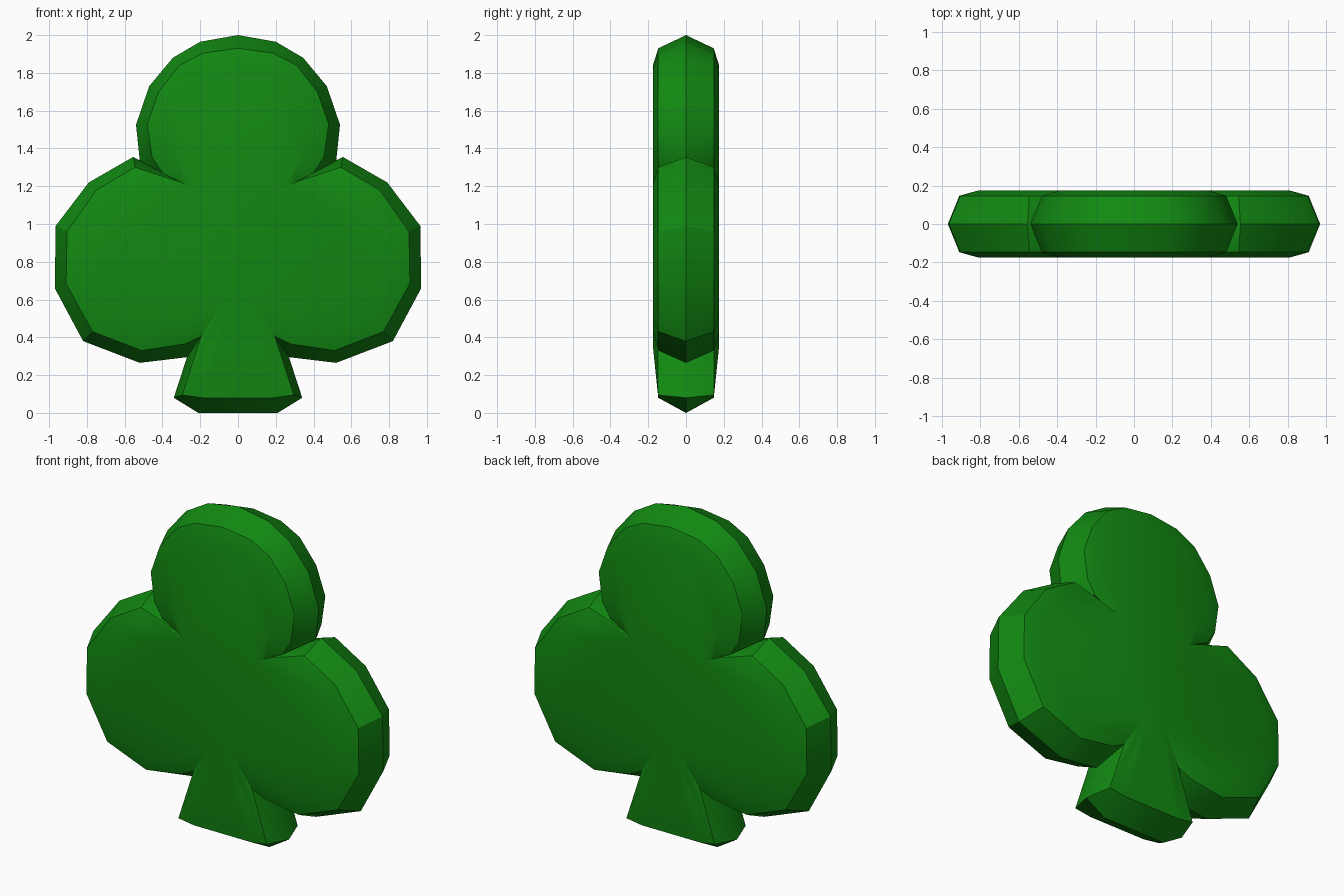
import bpy, bmesh
from math import radians

if "Cube" in bpy.data.objects:
    bpy.data.objects.remove(bpy.data.objects["Cube"])

# Right half of the outline, top to bottom: (rim x, z), (bevel x, z), (face x, z)
OUTLINE = [
    # top lobe
    ((0, 2.0), (0, 1.93), (0, 1.84)),
    ((0.20, 1.965), (0.185, 1.905), (0.15, 1.82)),
    ((0.345, 1.88), (0.31, 1.84), (0.25, 1.755)),
    ((0.47, 1.73), (0.42, 1.70), (0.34, 1.65)),
    ((0.54, 1.525), (0.48, 1.53), (0.385, 1.52)),
    ((0.52, 1.335), (0.455, 1.355), (0.36, 1.40)),
    ((0.52, 1.335), (0.40, 1.27), (0.31, 1.31)),
    # upper notch
    ((0.52, 1.335), (0.307, 1.222), (0.24, 1.19)),
    # side lobe
    ((0.555, 1.355), (0.545, 1.30), (0.52, 1.21)),
    ((0.79, 1.22), (0.75, 1.18), (0.69, 1.11)),
    ((0.965, 0.99), (0.905, 0.96), (0.81, 0.92)),
    ((0.97, 0.66), (0.91, 0.685), (0.81, 0.71)),
    ((0.82, 0.38), (0.77, 0.43), (0.70, 0.505)),
    ((0.52, 0.265), (0.51, 0.33), (0.495, 0.425)),
    ((0.27, 0.295), (0.28, 0.365), (0.28, 0.455)),
    # lower notch
    ((0.27, 0.295), (0.195, 0.405), (0.06, 0.62)),
    # stem
    ((0.34, 0.08), (0.295, 0.095), (0.14, 0.35)),
    ((0.21, 0.0), (0.19, 0.08), (0.10, 0.35)),
    ((0, 0.0), (0, 0.08), (0, 0.35)),
]
DEPTH = (0.0, 0.147, 0.175)

bm = bmesh.new()
cache = {}


def vert(level, p):
    key = (level, p)
    if key not in cache:
        cache[key] = bm.verts.new((p[0], -DEPTH[level], p[1]))
    return cache[key]


def face(verts):
    verts = list(dict.fromkeys(verts))
    if len(verts) > 2:
        bm.faces.new(verts)


# Front right quarter: two bevel bands and a flat cap
for a, b in zip(OUTLINE, OUTLINE[1:]):
    for k in (0, 1):
        face([vert(k + 1, a[k + 1]), vert(k + 1, b[k + 1]),
              vert(k, b[k]), vert(k, a[k])])
face([vert(2, row[2]) for row in reversed(OUTLINE)])

# Mirror to the left half and the back
for axis in "XY":
    bmesh.ops.mirror(bm, geom=bm.verts[:] + bm.edges[:] + bm.faces[:],
                     axis=axis, merge_dist=0.0005)
bmesh.ops.remove_doubles(bm, verts=bm.verts[:], dist=0.0005)
# Join the cap halves so no seam runs down the middle
seam = [e for e in bm.edges if all(abs(v.co.x) < 1e-4 and abs(abs(v.co.y) - 0.175) < 1e-4
                                   for v in e.verts)]
bmesh.ops.dissolve_edges(bm, edges=seam, use_verts=False)
bmesh.ops.recalc_face_normals(bm, faces=bm.faces[:])

mesh = bpy.data.meshes.new("club_symbol")
bm.to_mesh(mesh)
bm.free()
club = bpy.data.objects.new("club_symbol", mesh)
bpy.context.collection.objects.link(club)

# Green material
green = bpy.data.materials.new("green")
green.diffuse_color = (0.006, 0.25, 0.006, 1)
green.use_nodes = True
green.node_tree.nodes["Principled BSDF"].inputs["Base Color"].default_value = green.diffuse_color
mesh.materials.append(green)

# Soft shading with sharp bevel edges
bpy.context.view_layer.objects.active = club
club.select_set(True)
bpy.ops.object.shade_smooth_by_angle(angle=radians(32))
